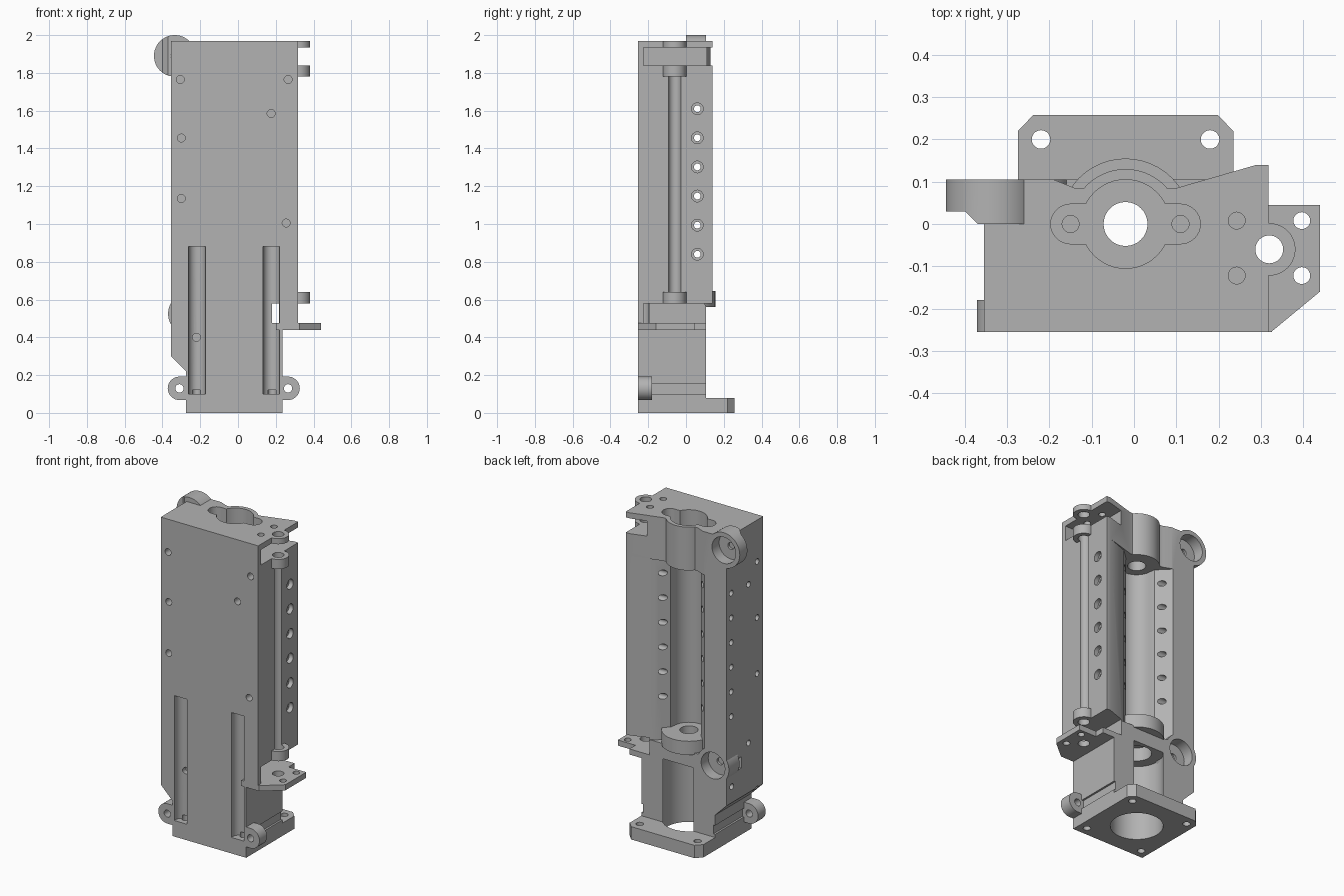
import bpy, bmesh, math

if "Cube" in bpy.data.objects:
    bpy.data.objects.remove(bpy.data.objects["Cube"], do_unlink=True)

grey = bpy.data.materials.new("plain_grey")
grey.use_nodes = True
grey.diffuse_color = (0.45, 0.45, 0.45, 1)
grey.node_tree.nodes["Principled BSDF"].inputs["Base Color"].default_value = grey.diffuse_color

CX = -0.02                      # axis of the central bore
FRONT, BACK = -0.255, 0.105
LEFT, RIGHT, TOP = 0.318, -0.355, 1.97


def prism(name, pts, lo, hi, axis="z"):
    """Extrude a closed outline along one axis."""
    place = {"x": lambda u, v, w: (w, u, v),
             "y": lambda u, v, w: (u, w, v),
             "z": lambda u, v, w: (u, v, w)}[axis]
    bm = bmesh.new()
    rings = [[bm.verts.new(place(u, v, w)) for u, v in pts] for w in (lo, hi)]
    for ring in rings:
        bm.faces.new(ring)
    n = len(pts)
    for i in range(n):
        j = (i + 1) % n
        bm.faces.new((rings[0][i], rings[0][j], rings[1][j], rings[1][i]))
    bmesh.ops.recalc_face_normals(bm, faces=bm.faces)
    mesh = bpy.data.meshes.new(name)
    bm.to_mesh(mesh)
    bm.free()
    mesh.materials.append(grey)
    obj = bpy.data.objects.new(name, mesh)
    bpy.context.collection.objects.link(obj)
    return obj


def arc(u, v, r, start, end, n):
    angles = [math.radians(start + (end - start) * i / n) for i in range(n + 1)]
    return [(u + r * math.cos(a), v + r * math.sin(a)) for a in angles]


def rod(name, u, v, r, lo, hi, axis="z", n=32):
    return prism(name, arc(u, v, r, 0, 360, n)[:-1], lo, hi, axis)


def box(name, x0, x1, y0, y1, z0, z1):
    return prism(name, [(x0, y0), (x1, y0), (x1, y1), (x0, y1)], z0, z1)


def combine(obj, tools, operation="DIFFERENCE"):
    """Apply booleans in order, then drop the helper solids."""
    for tool in tools:
        tool.hide_render = True
        mod = obj.modifiers.new("boolean", "BOOLEAN")
        mod.operation, mod.solver, mod.object = operation, "EXACT", tool
    bpy.context.view_layer.update()
    graph = bpy.context.evaluated_depsgraph_get()
    result = bpy.data.meshes.new_from_object(obj.evaluated_get(graph))
    obj.modifiers.clear()
    obj.data = result
    for tool in tools:
        bpy.data.objects.remove(tool, do_unlink=True)
    return obj


# Main housing: front outline, base flange and partition boss
outline = [(RIGHT, TOP), (RIGHT, 0.3), (-0.275, 0.22), (-0.275, 0.04),
           (0.235, 0.04), (0.235, 0.44), (LEFT, 0.44), (LEFT, TOP)]
housing = prism("housing", outline, FRONT, 0.14, "y")

# Shape the back: lower trim, open channel and rounded head
combine(housing, [
    box("trim", -0.6, 0.6, BACK, 0.4, -0.1, 0.58),
    prism("channel", [(0.29, 0.3), (0.29, 0.14), (0.15, 0.09), (0.085, 0.03)]
          + arc(CX, 0, 0.1, 0, -180, 24)
          + [(-0.125, 0.03), (-0.2, BACK), (-0.5, BACK), (-0.5, 0.3)], 0.57, 1.7),
    prism("head_back", [(0.29, 0.3), (0.29, 0.14), (0.1, 0.085)]
          + arc(CX, 0, 0.13, 40, 140, 20)
          + [(-0.14, 0.085), (-0.19, BACK), (-0.5, BACK), (-0.5, 0.3)], 1.69, 2.1),
])
flange = [(-0.275, FRONT), (0.235, FRONT), (0.235, 0.22), (0.198, 0.258),
          (-0.238, 0.258), (-0.275, 0.22)]
combine(housing, [prism("base_flange", flange, 0, 0.08),
                  rod("boss", CX, 0, 0.155, 0.56, 0.645, n=48)], "UNION")

# Bores, head pocket and pulley cavities
cuts = [rod("motor_bore", CX, 0, 0.15, -0.1, 0.475, n=48),
        rod("bearing_seat", CX, 0, 0.085, 0.4, 0.56),
        rod("shaft_hole", CX, 0, 0.052, 0.4, 2.1),
        rod("head_pocket", CX, 0, 0.105, 1.77, 2.1, n=48),
        box("head_slot", CX - 0.13, CX + 0.13, -0.047, 0.047, 1.77, 2.1),
        box("upper_cavity", 0.19, 0.5, -0.225, 0.3, 1.84, 1.935),
        box("lower_cavity", 0.18, 0.5, -0.225, 0.3, 0.475, 0.58),
        rod("pulley_hole", 0.32, -0.06, 0.033, 0.4, 2.1)]
for side in (-1, 1):
    cuts.append(rod("pocket_ear", CX + side * 0.13, 0, 0.047, 1.77, 2.1))
    cuts.append(rod("ear_screw", CX + side * 0.13, 0, 0.02, 1.72, 1.8))
    # Front rail grooves and flange screw holes
    x = CX + side * 0.197
    cuts.append(rod("rail_groove", x, -0.24, 0.044, 0.1, 0.88))
    cuts.append(box("rail_mouth", x - 0.044, x + 0.044, -0.3, -0.24, 0.1, 0.88))
    for y in (-0.2, 0.2):
        cuts.append(rod("flange_hole", CX + side * 0.2, y, 0.022, -0.1, 0.12, n=20))
    # Shallow side groove above the flange
    x = CX + side * 0.255
    cuts.append(box("side_groove", x - 0.012, x + 0.012, -0.18, 0.2, 0.1, 0.155))

# Cross holes along the channel
for i in range(6):
    z = 0.84 + i * 0.154
    cuts.append(rod("cross_hole", 0.06, z, 0.018, -0.5, 0.5, "x", 20))
    cuts.append(rod("counterbore", 0.06, z, 0.031, 0.29, 0.5, "x", 24))

# Blind screw holes on the front and the right side
for x, z in [(-0.305, 1.765), (0.265, 1.765), (0.175, 1.585), (-0.3, 1.455),
             (-0.3, 1.135), (0.255, 1.005), (-0.22, 0.4)]:
    cuts.append(rod("front_hole", x, z, 0.021, -0.4, -0.17, "y", 20))
for y, z in [(-0.195, 1.71), (-0.195, 1.36), (-0.195, 1.01), (-0.195, 0.29),
             (-0.11, 1.6), (-0.11, 0.61), (0.055, 0.4)]:
    cuts.append(rod("side_hole", y, z, 0.018, -0.5, -0.29, "x", 20))
cuts.append(box("side_window", -0.5, -0.3, -0.04, -0.01, 0.48, 0.55))

# Screw holes beside the pulley shaft
for y in (0.008, -0.122):
    cuts.append(rod("pulley_screw", 0.243, y, 0.02, 1.9, 2.1, n=20))

# Seats for the round cups
cups = {"upper_cup": (-0.335, 1.89), "lower_cup": (-0.26, 0.525)}
for x, z in cups.values():
    cuts.append(rod("cup_seat", x, z, 0.1, 0.02, 0.3, "y", 40))
combine(housing, cuts)

# Round cups open to the back
for name, (x, z) in cups.items():
    cup = rod(name, x, z, 0.11, 0, BACK, "y", 48)
    combine(cup, [
        rod("recess", x, z, 0.082, 0.035, 0.3, "y", 40),
        rod("cup_hole", x, z, 0.022, -0.1, 0.3, "y", 20),
        prism("cup_chamfer", [(-0.6, 0.03), (-0.4, 0.03), (-0.37, 0),
                              (-0.37, -0.05), (-0.6, -0.05)], 0, 2.1)])

# Pulley lugs on the left side
for name, lo, hi in [("lower_lug", 0.58, 0.64), ("middle_lug", 1.78, 1.84),
                     ("top_lug", 1.935, TOP)]:
    lug = rod(name, 0.32, -0.06, 0.062, lo, hi, n=40)
    combine(lug, [rod("hole", 0.32, -0.06, 0.033, lo - 0.1, hi + 0.1)])

# Mounting bracket
bracket = prism("bracket", [(0.2, FRONT), (0.325, FRONT), (0.44, -0.16),
                            (0.44, 0.045), (0.2, 0.045)], 0.44, 0.475)
holes = [rod("hole", 0.32, -0.06, 0.033, 0.3, 0.6)]
for x in (0.243, 0.397):
    for y in (0.008, -0.122):
        holes.append(rod("hole", x, y, 0.02, 0.3, 0.6, n=20))
combine(bracket, holes)

# Mounting ears at the foot
for name, x, inner in [("right_ear", -0.31, -0.265), ("left_ear", 0.265, 0.225)]:
    facing = (90, 270) if x < 0 else (-90, 90)
    ear = prism(name, arc(x, 0.13, 0.062, *facing, 24)
                + ([(inner, 0.068), (inner, 0.192)] if x < 0
                   else [(inner, 0.192), (inner, 0.068)]), FRONT, -0.18, "y")
    combine(ear, [rod("hole", x, 0.13, 0.022, -0.4, 0, "y", 20)])

# Smooth round walls, keep edges crisp
bpy.ops.object.select_all(action="DESELECT")
for obj in bpy.context.scene.objects:
    if obj.type == "MESH":
        obj.select_set(True)
        bpy.context.view_layer.objects.active = obj
bpy.ops.object.shade_smooth_by_angle(angle=math.radians(30))
